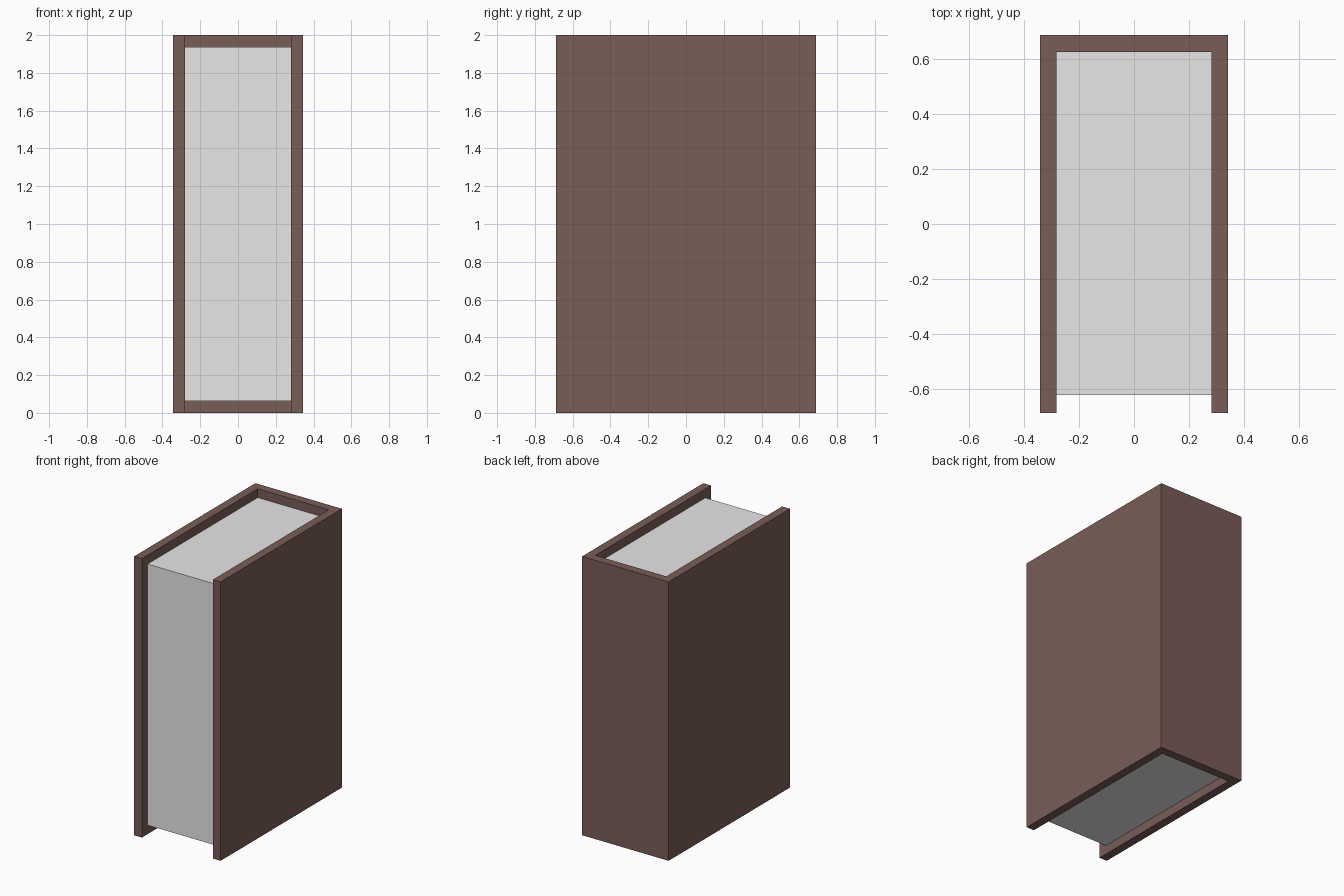
import bpy
import bmesh

cube = bpy.data.objects.get("Cube")
if cube:
    bpy.data.objects.remove(cube, do_unlink=True)

HALF_W, HALF_D, HEIGHT = 0.343, 0.687, 2.0   # outer size of the cover
BOARD = 0.0615                               # cover thickness and page inset


def make_material(name, rgb):
    mat = bpy.data.materials.new(name)
    mat.use_nodes = True
    colour = (*rgb, 1.0)
    mat.diffuse_color = colour
    mat.node_tree.nodes["Principled BSDF"].inputs["Base Color"].default_value = colour
    return mat


def extrude_profile(name, outline, z0, z1, mat):
    """Raise a flat xy outline into a solid between two heights."""
    bm = bmesh.new()
    face = bm.faces.new([bm.verts.new((x, y, z0)) for x, y in outline])
    raised = bmesh.ops.extrude_face_region(bm, geom=[face], use_keep_orig=True)["geom"]
    top = [g for g in raised if isinstance(g, bmesh.types.BMVert)]
    bmesh.ops.translate(bm, verts=top, vec=(0, 0, z1 - z0))
    bmesh.ops.recalc_face_normals(bm, faces=bm.faces)
    mesh = bpy.data.meshes.new(name)
    bm.to_mesh(mesh)
    bm.free()
    mesh.materials.append(mat)
    obj = bpy.data.objects.new(name, mesh)
    bpy.context.collection.objects.link(obj)
    return obj


leather = make_material("cover brown", (0.19, 0.11, 0.094))
paper = make_material("page white", (0.8, 0.8, 0.8))

# Cover: two boards and the spine as one U-shaped profile, spine at the back
inner_w, inner_d = HALF_W - BOARD, HALF_D - BOARD
right_half = [(-inner_w, inner_d), (-inner_w, -HALF_D),
              (-HALF_W, -HALF_D), (-HALF_W, HALF_D)]
left_half = [(-x, y) for x, y in reversed(right_half)]
extrude_profile("book_cover", right_half + left_half, 0.0, HEIGHT, leather)

# Page block: fills the cover, set back from its three open edges
pages = [(-inner_w, -0.622), (inner_w, -0.622), (inner_w, inner_d), (-inner_w, inner_d)]
extrude_profile("page_block", pages, 0.0635, HEIGHT - 0.0635, paper)
